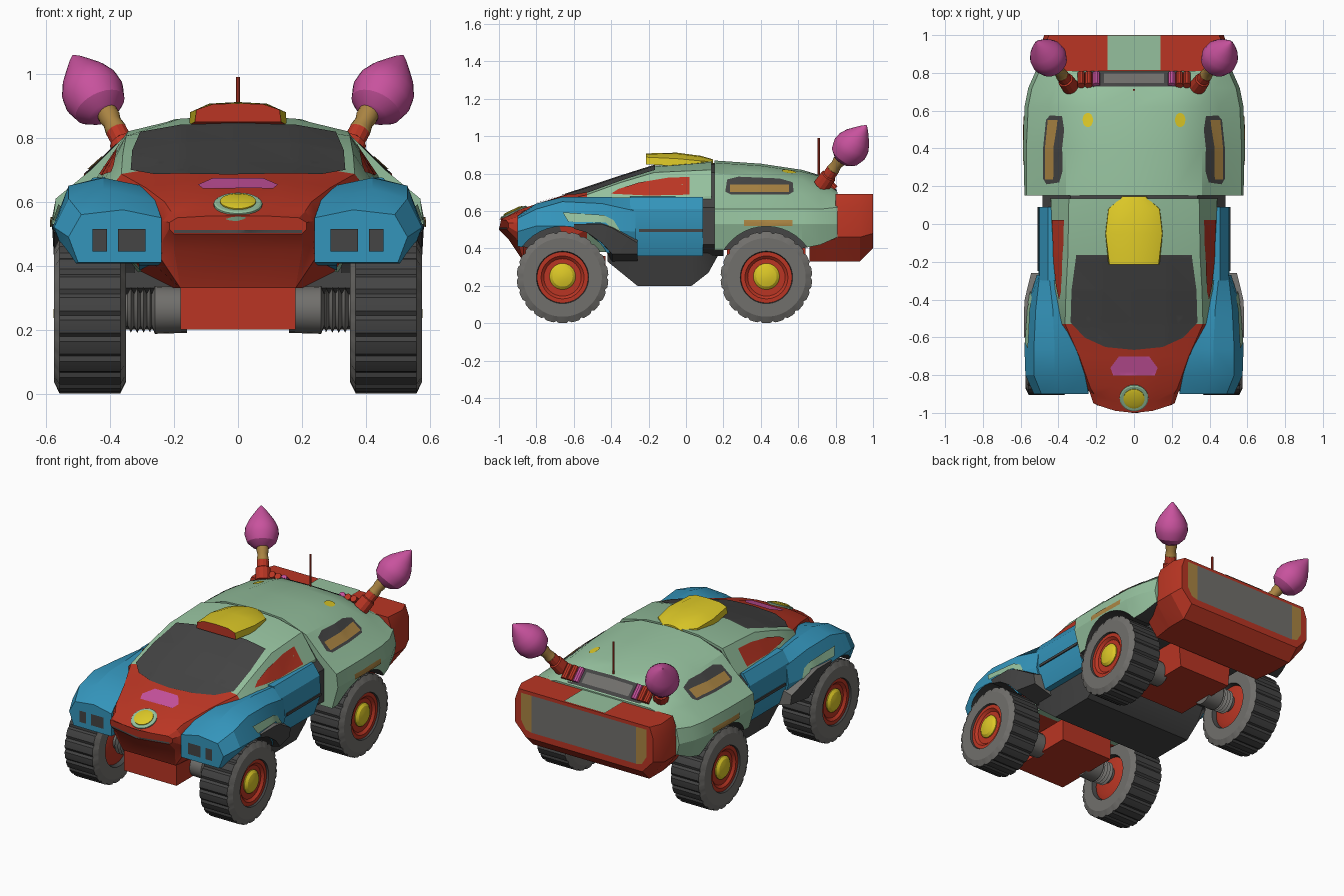
import bpy, bmesh, math
from mathutils import Vector
from mathutils.bvhtree import BVHTree

if "Cube" in bpy.data.objects:
    bpy.data.objects.remove(bpy.data.objects["Cube"])

def material(name, rgb):
    m = bpy.data.materials.new(name)
    m.diffuse_color = (*rgb, 1)
    m.use_nodes = True
    m.node_tree.nodes["Principled BSDF"].inputs["Base Color"].default_value = m.diffuse_color
    return m

GREEN = material("pale green", (.30, .53, .34))
RED = material("red", (.49, .036, .017))
BLUE = material("blue", (.034, .30, .50))
YELLOW = material("yellow", (.72, .58, .02))
DARK = material("dark grey", (.058, .058, .058))
GREY = material("mid grey", (.165, .16, .15))
PINK = material("pink", (.58, .085, .34))
TAN = material("tan", (.40, .23, .055))

def finish(name, bm, mats, rule=None, mirror=False, recalc=True):
    if recalc:
        bmesh.ops.recalc_face_normals(bm, faces=bm.faces)
    if mirror:
        geo = bmesh.ops.duplicate(bm, geom=bm.verts[:] + bm.edges[:] + bm.faces[:])["geom"]
        for v in (g for g in geo if isinstance(g, bmesh.types.BMVert)):
            v.co.x *= -1
        bmesh.ops.reverse_faces(bm, faces=[g for g in geo if isinstance(g, bmesh.types.BMFace)])
    bm.normal_update()
    if rule:
        for f in bm.faces:
            f.material_index = rule(f)
    me = bpy.data.meshes.new(name)
    bm.to_mesh(me)
    bm.free()
    for m in mats:
        me.materials.append(m)
    ob = bpy.data.objects.new(name, me)
    bpy.context.collection.objects.link(ob)
    return ob

def skin(bm, rings):
    rows = [[bm.verts.new(p) for p in r] for r in rings]
    n = len(rows[0])
    for a, b in zip(rows, rows[1:]):
        for i in range(n):
            bm.faces.new((a[i], a[(i + 1) % n], b[(i + 1) % n], b[i]))
    bm.faces.new(rows[0])
    bm.faces.new(rows[-1])

def loft(name, rings, mats, sym=True, **kw):
    """Rings (y, [(x, z)...]) along y; sym completes a half section."""
    bm, full = bmesh.new(), []
    for y, pts in rings:
        ring = list(pts) + ([(-x, z) for x, z in reversed(pts) if x > 0] if sym else [])
        full.append([(x, y, z) for x, z in ring])
    skin(bm, full)
    return finish(name, bm, mats, **kw)

def lathe(name, prof, origin, axis, mats, segs=24, bump=None, **kw):
    """Profile (distance along axis, radius) turned about an axis."""
    q = Vector(axis).to_track_quat('Z', 'Y')
    bm, rings = bmesh.new(), []
    for t, r in prof:
        ring = []
        for i in range(segs):
            a, rr = 2 * math.pi * i / segs, r + (bump(i, r) if bump else 0)
            ring.append(Vector(origin) + q @ Vector((rr * math.cos(a), rr * math.sin(a), t)))
        rings.append(ring)
    skin(bm, rings)
    return finish(name, bm, mats, **kw)

def decal(name, pts, axis, target, mat, sign=1, lift=.005, mirror=False):
    """Flat outline projected along an axis onto a part as a thin plate."""
    me = target.data
    tree = BVHTree.FromPolygons([v.co for v in me.vertices], [p.vertices[:] for p in me.polygons])
    def place(p):
        c = list(p)
        c.insert(axis, 0)
        return Vector(c)
    bm = bmesh.new()
    bm.faces.new([bm.verts.new(place(p)) for p in pts])
    bmesh.ops.triangulate(bm, faces=bm.faces[:])
    for ax in (a for a in range(3) if a != axis):
        no = Vector([float(a == ax) for a in range(3)])
        for k in range(-50, 50):
            bmesh.ops.bisect_plane(bm, geom=bm.verts[:] + bm.edges[:] + bm.faces[:],
                                   plane_co=no * k * .02, plane_no=no)
    out = Vector([float(a == axis) * sign for a in range(3)])
    lost = []
    for v in bm.verts:
        loc, no, _, _ = tree.ray_cast(v.co + out * 3, -out)
        if loc is None:
            lost.append(v)
        else:
            v.co = loc + (no if no.dot(out) > 0 else -no) * lift
    bmesh.ops.delete(bm, geom=lost, context='VERTS')
    bm.normal_update()
    for f in bm.faces:
        if f.normal.dot(out) < 0:
            f.normal_flip()
    return finish(name, bm, [mat], mirror=mirror, recalc=False)

def cut_arch(ob, y):
    cutter = lathe("arch_cutter", [(.31, .268), (.8, .268)], (0, y, .25), (1, 0, 0), [DARK], 40, mirror=True)
    cutter.hide_render = True
    mod = ob.modifiers.new("arch", 'BOOLEAN')
    mod.object, mod.solver, mod.material_mode = cutter, 'EXACT', 'TRANSFER'
    bpy.context.view_layer.objects.active = ob
    bpy.ops.object.modifier_apply(modifier=mod.name)
    bpy.data.objects.remove(cutter)

def oval(cx, cy, rx, ry, n=14):
    return [(cx + rx * math.cos(6.2832 * i / n), cy + ry * math.sin(6.2832 * i / n)) for i in range(n)]

# Cabin and red nose, with a rounded tip
cabin = loft("cabin_and_nose", [
    (-1.0, [(0, .555), (.10, .555), (.19, .55), (.215, .535), (.215, .515), (.20, .50), (0, .50)]),
    (-.95, [(0, .58), (.12, .58), (.21, .57), (.235, .54), (.235, .48), (.2, .45), (0, .45)]),
    (-.87, [(0, .615), (.12, .615), (.23, .60), (.25, .55), (.24, .42), (.18, .33), (0, .33)]),
    (-.70, [(0, .67), (.15, .668), (.29, .645), (.31, .58), (.28, .42), (.20, .33), (0, .33)]),
    (-.53, [(0, .725), (.18, .718), (.365, .687), (.405, .635), (.38, .5), (.30, .38), (0, .38)]),
    (-.35, [(0, .785), (.18, .78), (.36, .752), (.42, .665), (.42, .5), (.32, .38), (0, .38)]),
    (-.17, [(0, .842), (.18, .836), (.35, .806), (.43, .67), (.44, .5), (.34, .38), (0, .38)]),
    (.135, [(0, .87), (.18, .86), (.345, .82), (.44, .68), (.46, .5), (.36, .38), (0, .38)]),
], [GREEN, RED], rule=lambda f: int(f.calc_center_median().y < -.53))
for v in cabin.data.vertices:
    if v.co.y < -.9:
        v.co.y += 1.1 * v.co.x ** 2
decal("windshield", [(-.305, -.165), (-.33, -.35), (-.335, -.52), (-.26, -.6), (-.15, -.65), (0, -.665),
                     (.15, -.65), (.26, -.6), (.335, -.52), (.33, -.35), (.305, -.165)], 2, cabin, DARK)
decal("side_window", [(-.40, .69), (-.36, .715), (-.25, .75), (-.1, .775), (.02, .78), (.02, .685),
                      (-.2, .68)], 0, cabin, RED, mirror=True)
decal("hood_badge_plate", [(-.08, -.70), (-.125, -.76), (-.11, -.8), (.11, -.8), (.125, -.76), (.08, -.70)],
      2, cabin, PINK)
decal("nose_seam", [(-.2, .503), (.2, .503), (.2, .512), (-.2, .512)], 1, cabin, DARK, sign=-1, lift=.003)
beam = (0, -.42, .9)
lathe("headlight_rim", [(-.02, .076), (.006, .076), (.01, .07)], (0, -.92, .59), beam, [GREEN])
lathe("headlight_lens", [(0, .056), (.014, .056), (.019, .04)], (0, -.92, .59), beam, [YELLOW])

# Rear body with wheel arches
rear = loft("rear_body", [
    (.152, [(0, .87), (.2, .858), (.36, .80), (.46, .70), (.57, .61), (.58, .53), (.54, .39), (0, .39)]),
    (.40, [(0, .853), (.2, .842), (.36, .79), (.46, .70), (.57, .61), (.585, .53), (.55, .40), (0, .40)]),
    (.62, [(0, .82), (.2, .81), (.35, .768), (.45, .69), (.56, .61), (.58, .53), (.55, .40), (0, .40)]),
    (.72, [(0, .79), (.2, .785), (.33, .745), (.42, .69), (.54, .61), (.56, .53), (.53, .42), (0, .42)]),
    (.81, [(0, .70), (.2, .70), (.32, .70), (.42, .675), (.50, .62), (.52, .53), (.505, .46), (0, .46)]),
], [GREEN, DARK], rule=lambda f: int(f.normal.z < -.8))
cut_arch(rear, .43)
decal("rear_window_frame", [(.21, .70), (.22, .765), (.28, .78), (.5, .77), (.57, .75), (.575, .70), (.55, .685),
                            (.24, .685)], 0, rear, DARK, mirror=True)
decal("rear_window_trim", [(.235, .695), (.55, .695), (.55, .735), (.235, .735)], 0, rear, TAN, lift=.009, mirror=True)
decal("arch_trim", [(.31, .522), (.57, .522), (.57, .552), (.31, .552)], 0, rear, TAN, mirror=True)
decal("roof_marker", oval(.243, .55, .028, .038), 2, rear, YELLOW, mirror=True)
decal("rear_deck_grille", [(-.28, .725), (.28, .725), (.25, .805), (-.25, .805)], 2, rear, DARK)
decal("rear_deck_slat", [(-.16, .74), (.16, .74), (.16, .79), (-.16, .79)], 2, rear, GREY, lift=.009)

# Dark joint between cabin and rear body
joint = [(0, .857), (.18, .848), (.335, .805), (.43, .675), (.485, .62), (.485, .42), (.4, .36), (0, .36)]
loft("body_joint", [(.09, joint), (.2, joint)], [DARK])

# Roof scoop with a red mouth
loft("roof_scoop", [
    (-.215, [(0, .908), (.08, .905), (.13, .888), (.135, .85), (0, .85)]),
    (-.05, [(0, .912), (.09, .907), (.15, .88), (.152, .84), (0, .84)]),
    (.08, [(0, .895), (.08, .89), (.135, .868), (.138, .84), (0, .84)]),
    (.145, [(0, .876), (.03, .874), (.06, .862), (.065, .85), (0, .85)]),
], [YELLOW, RED], rule=lambda f: int(f.normal.y < -.8 or f.normal.z < -.6))

# Front fenders
fender = loft("front_fender", [
    (-.90, [(.24, .41), (.50, .41), (.53, .49), (.49, .56), (.36, .575), (.24, .55)]),
    (-.80, [(.25, .40), (.53, .40), (.575, .52), (.53, .61), (.42, .64), (.26, .605)]),
    (-.66, [(.28, .40), (.54, .40), (.58, .52), (.53, .65), (.42, .675), (.30, .65)]),
    (-.45, [(.32, .38), (.54, .38), (.57, .50), (.52, .64), (.43, .675), (.36, .66)]),
    (-.27, [(.34, .36), (.48, .36), (.515, .49), (.50, .60), (.45, .67), (.36, .66)]),
], [BLUE], sym=False, mirror=True)
cut_arch(fender, -.66)
# Grey arch liner behind the front wheel
loft("fender_liner", [
    (-.60, [(.40, .505), (.576, .505), (.582, .53), (.40, .54)]),
    (-.53, [(.40, .485), (.576, .485), (.582, .53), (.40, .55)]),
    (-.45, [(.40, .42), (.576, .43), (.582, .53), (.40, .55)]),
    (-.395, [(.40, .33), (.565, .37), (.578, .51), (.40, .54)]),
    (-.26, [(.40, .33), (.535, .37), (.545, .43), (.40, .47)]),
], [DARK, GREY], sym=False, mirror=True, rule=lambda f: int(f.normal.z > .5 or f.normal.y > .8))
decal("fender_flash", [(-.66, .59), (-.63, .54), (-.43, .535), (-.37, .47), (-.34, .47), (-.39, .55), (-.44, .575)],
      0, fender, GREEN, lift=.009, mirror=True)
for x0, x1 in ((.29, .375), (.41, .455)):
    decal("fender_lamp", [(x0, .445), (x1, .445), (x1, .515), (x0, .515)], 1, fender, DARK, sign=-1, mirror=True)

# Doors
door = [(.36, .68), (.455, .675), (.50, .61), (.505, .49), (.46, .36), (.33, .36)]
loft("door", [(-.30, door), (.09, door)], [BLUE], sym=False, mirror=True)
loft("door_sill", [(y, [(.47, .503), (.511, .503), (.511, .487), (.47, .487)]) for y in (-.25, .09)], [DARK],
     sym=False, mirror=True)

# Belly and chassis
loft("belly", [(y, [(0, .42), (.43, .40), (.38, zb), (0, zb)]) for y, zb in
               ((-.42, .33), (-.26, .2), (.03, .2), (.12, .27), (.17, .36))], [DARK])
loft("front_chassis", [(y, [(0, .36), (.18, .34), (.18, .2), (0, .2)]) for y in (-.86, -.43)], [RED])
loft("rear_chassis", [(y, [(0, .42), (.2, .42), (.18, .22), (0, .22)]) for y in (.22, .64)], [RED])

# Rear bumper
bumper = loft("rear_bumper", [
    (.66, [(0, .45), (.44, .45), (.46, .445), (.46, .43), (.38, .33), (0, .33)]),
    (.795, [(0, .46), (.46, .46), (.48, .455), (.49, .45), (.40, .33), (0, .33)]),
    (.80, [(0, .69), (.47, .69), (.495, .62), (.50, .46), (.40, .33), (0, .33)]),
    (.93, [(0, .69), (.48, .69), (.50, .62), (.50, .46), (.40, .33), (0, .33)]),
    (1.0, [(0, .69), (.45, .69), (.475, .62), (.475, .48), (.40, .40), (0, .40)]),
], [RED])
decal("bumper_stripe", [(-.14, .815), (.14, .815), (.14, .998), (-.14, .998)], 2, bumper, GREEN)
decal("tail_panel", [(-.36, .44), (.36, .44), (.36, .67), (-.36, .67)], 1, bumper, GREY, lift=.003)
decal("tail_lamp", [(.36, .44), (.40, .45), (.43, .5), (.43, .67), (.36, .67)], 1, bumper, TAN, lift=.003, mirror=True)

# Exhaust torches, engine bits and antenna
aim = (.39, .53, .75)
foot = (.335, .725, .735)
lathe("torch_base", [(0, .045), (.07, .042), (.075, .034), (.115, .034)], foot, aim, [RED], 12, mirror=True)
lathe("torch_neck", [(.10, .028), (.12, .034), (.15, .029), (.17, .034), (.22, .032)], foot, aim, [TAN], 16, mirror=True)
lathe("torch_flame", [(-.105, .025), (-.095, .05), (-.065, .083), (-.02, .097), (.02, .093), (.06, .074), (.10, .045),
                      (.13, .022), (.15, .003)], (.457, .885, .945), aim, [PINK], 24, mirror=True)
for x, m in ((.20, PINK), (.24, RED), (.28, RED)):
    lathe("engine_pipe", [(-.045, .02), (.045, .02)], (x, .765, .75), (0, .7, -.7), [m], 10, mirror=True)
lathe("antenna", [(0, .006), (.22, .006)], (0, .71, .77), (0, 0, 1), [RED], 8)

# Wheels and axles
tread = lambda i, r: (-.009 if i % 5 == 0 and r > .215 else 0)
for end, y in (("front", -.66), ("rear", .43)):
    lathe(end + "_tyre", [(-.08, .13), (-.112, .14), (-.112, .21), (-.095, .245), (.095, .245), (.112, .21), (.112, .14),
                          (.08, .13)], (.463, y, .245), (1, 0, 0), [DARK, GREY], 110, tread, mirror=True,
          rule=lambda f: int(abs(f.normal.x) > .5))
    lathe(end + "_rim", [(-.1, .10), (-.085, .135), (.083, .135), (.1, .138), (.1, .115), (.086, .10), (.086, .08)],
          (.463, y, .245), (1, 0, 0), [RED], 32, mirror=True)
    lathe(end + "_hub_cap", [(.08, .07), (.10, .07), (.113, .055), (.12, .03), (.122, .005)],
          (.455, y, .25), (1, 0, 0), [YELLOW], 24, mirror=True)
    lathe(end + "_axle", [(.16, .072), (.26, .075), (.27, .05)] +
          [(.275 + .01 * i, (.072, .052)[i % 2]) for i in range(8)] + [(.37, .05)],
          (0, y, .262), (1, 0, 0), [GREY], 20, mirror=True)

# Smooth shading with sharp creases
for ob in bpy.context.scene.objects:
    ob.select_set(True)
    bpy.context.view_layer.objects.active = ob
bpy.ops.object.shade_smooth_by_angle(angle=math.radians(24))
